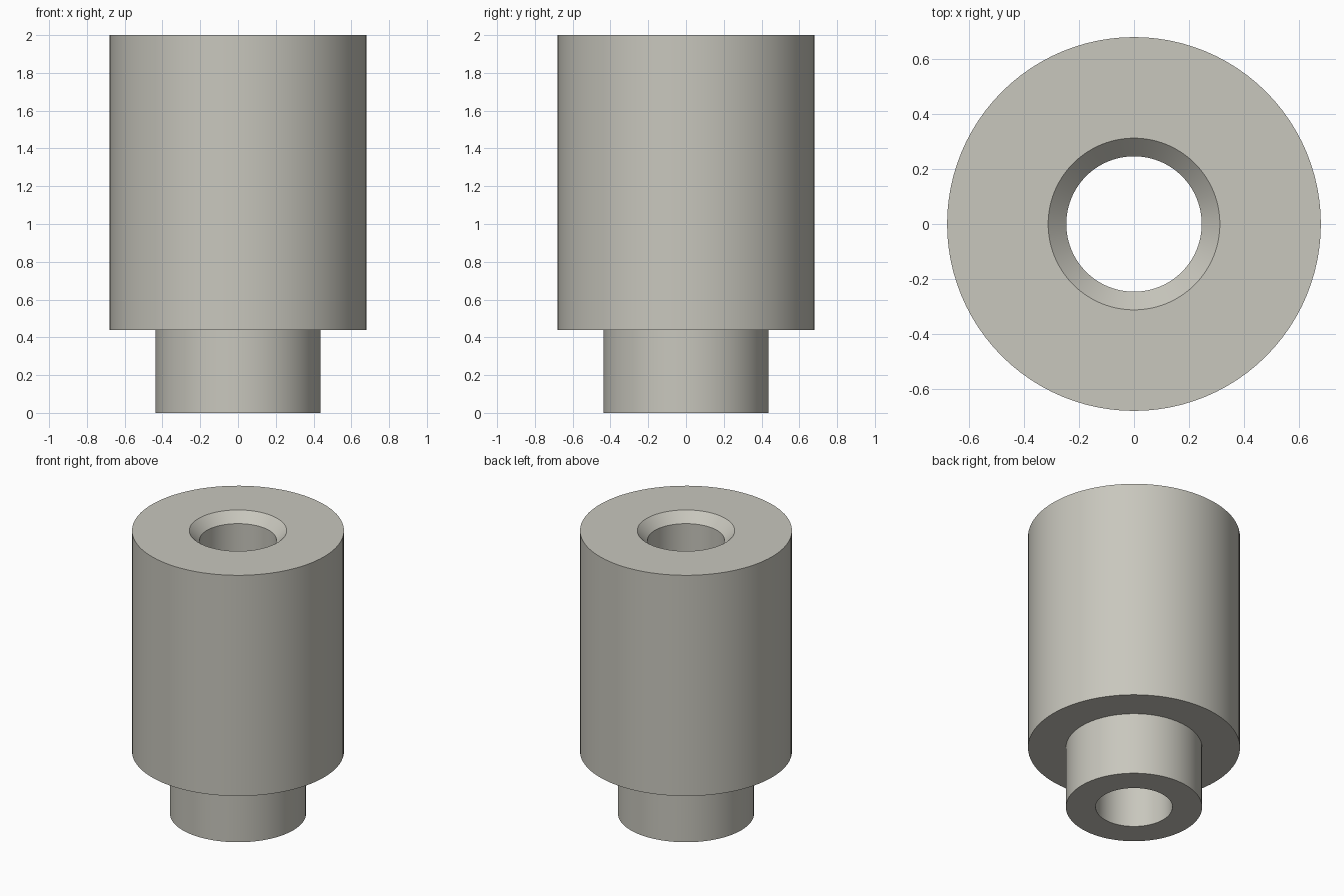
import bpy, bmesh, math

cube = bpy.data.objects.get("Cube")
if cube:
    bpy.data.objects.remove(cube, do_unlink=True)

# Warm grey material
color = (0.58, 0.57, 0.51, 1.0)
mat = bpy.data.materials.new("warm_grey")
mat.use_nodes = True
mat.diffuse_color = color
bsdf = next(n for n in mat.node_tree.nodes if n.type == 'BSDF_PRINCIPLED')
bsdf.inputs["Base Color"].default_value = color
bsdf.inputs["Roughness"].default_value = 0.6

# Closed half section (radius, height): spigot, shoulder, body, chamfered bore
BORE, SPIGOT, BODY, CHAMFER = 0.246, 0.436, 0.679, 0.066
SHOULDER, TOP = 0.44, 2.0
SEGMENTS = 96
profile = [
    (BORE, 0), (SPIGOT, 0), (SPIGOT, SHOULDER), (BODY, SHOULDER),
    (BODY, TOP), (BORE + CHAMFER, TOP), (BORE, TOP - CHAMFER),
]

# Revolve the section around z
bm = bmesh.new()
verts = [bm.verts.new((r, 0, z)) for r, z in profile]
edges = [bm.edges.new((v, verts[(i + 1) % len(verts)])) for i, v in enumerate(verts)]
bmesh.ops.spin(bm, geom=verts + edges, cent=(0, 0, 0), axis=(0, 0, 1),
               angle=math.tau, steps=SEGMENTS, use_merge=False)
bmesh.ops.remove_doubles(bm, verts=bm.verts, dist=1e-4)
bmesh.ops.recalc_face_normals(bm, faces=bm.faces)
mesh = bpy.data.meshes.new("stepped_bushing")
bm.to_mesh(mesh)
bm.free()

bushing = bpy.data.objects.new("stepped_bushing", mesh)
bpy.context.collection.objects.link(bushing)
mesh.materials.append(mat)

# Smooth round walls, crisp rims
bpy.ops.object.select_all(action='DESELECT')
bushing.select_set(True)
bpy.context.view_layer.objects.active = bushing
bpy.ops.object.shade_smooth_by_angle(angle=math.radians(30))
